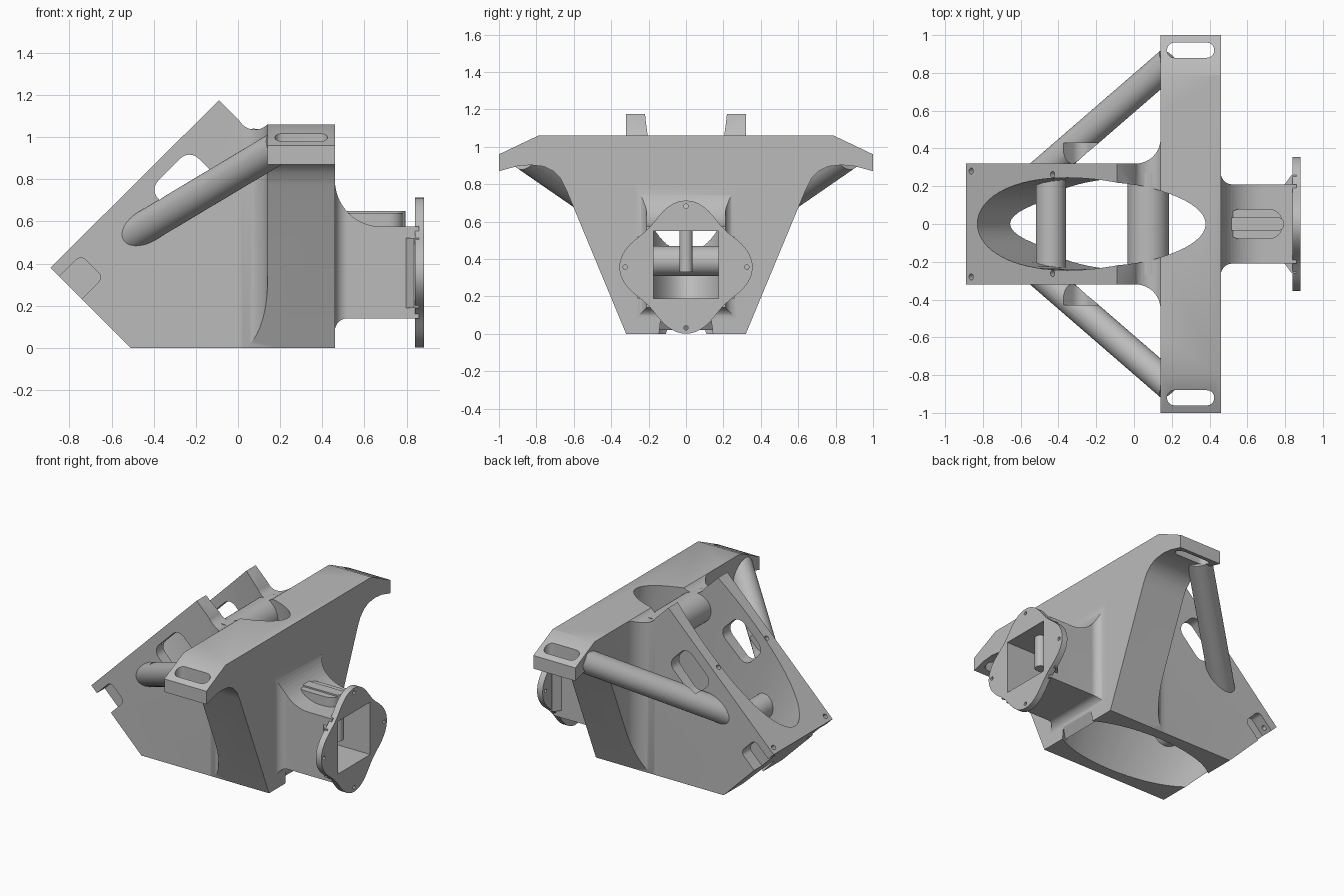
import bpy, bmesh, math
from mathutils import Vector

cube = bpy.data.objects.get("Cube")
if cube:
    bpy.data.objects.remove(cube, do_unlink=True)

grey = bpy.data.materials.new("plain grey")
grey.use_nodes = True
COLOUR = (0.5, 0.5, 0.5, 1)
grey.diffuse_color = COLOUR
for node in grey.node_tree.nodes:
    if node.type == 'BSDF_PRINCIPLED':
        node.inputs["Base Color"].default_value = COLOUR


# helpers
def finish(name, bm):
    bmesh.ops.recalc_face_normals(bm, faces=bm.faces)
    mesh = bpy.data.meshes.new(name)
    bm.to_mesh(mesh)
    bm.free()
    mesh.materials.append(grey)
    ob = bpy.data.objects.new(name, mesh)
    bpy.context.collection.objects.link(ob)
    return ob


def place(axis, p, q, t):
    return {'x': (t, p, q), 'y': (p, t, q), 'z': (p, q, t)}[axis]


def prism(name, pts, axis, lo, hi):
    bm = bmesh.new()
    a = [bm.verts.new(place(axis, p, q, lo)) for p, q in pts]
    b = [bm.verts.new(place(axis, p, q, hi)) for p, q in pts]
    bm.faces.new(a)
    bm.faces.new(b)
    n = len(pts)
    for i in range(n):
        j = (i + 1) % n
        bm.faces.new((a[i], a[j], b[j], b[i]))
    return finish(name, bm)


def rod(name, p, q, r, segments=40):
    p, q = Vector(p), Vector(q)
    bm = bmesh.new()
    bmesh.ops.create_cone(bm, cap_ends=True, segments=segments, radius1=r,
                          radius2=r, depth=(q - p).length)
    turn = (q - p).to_track_quat('Z', 'Y').to_matrix().to_4x4()
    bm.transform(turn)
    bmesh.ops.translate(bm, vec=(p + q) / 2, verts=bm.verts)
    return finish(name, bm)


def arc(cx, cy, r, a0, a1, n=14):
    angles = [math.radians(a0 + (a1 - a0) * i / n) for i in range(n + 1)]
    return [(cx + r * math.cos(a), cy + r * math.sin(a)) for a in angles]


def rounded(cx, cy, w, h, r, turn=0):
    pts = []
    for k, (sx, sy) in enumerate(((1, 1), (-1, 1), (-1, -1), (1, -1))):
        pts += arc(sx * (w / 2 - r), sy * (h / 2 - r), r, 90 * k, 90 * k + 90, 8)
    c, s = math.cos(math.radians(turn)), math.sin(math.radians(turn))
    return [(cx + c * x - s * y, cy + s * x + c * y) for x, y in pts]


def combine(ob, tool, how='DIFFERENCE', keep=False):
    mod = ob.modifiers.new("bool", 'BOOLEAN')
    mod.operation, mod.object, mod.solver = how, tool, 'EXACT'
    bpy.context.view_layer.objects.active = ob
    bpy.ops.object.modifier_apply(modifier=mod.name)
    if not keep:
        bpy.data.objects.remove(tool, do_unlink=True)


def mirror(pts):
    return pts + [(-y, z) for y, z in reversed(pts)]


# housing with the sloped mounting face
housing = prism("housing", [(-.51, 0), (-.89, .38), (-.09, 1.175), (.03, 1.055),
                            (.2, 1.03), (.2, 0)], 'y', -.32, .32)

# crossbeam with swept ends, blended into the housing
beam = prism("beam", mirror([(.32, 0), (.64, .77), (.67, .83), (.71, .87), (.76, .895),
                             (.83, .903), (.9, .897), (1, .87), (1, .96), (.79, 1.06)]),
             'x', -.1, .46)
half = [(.46, 1), (.14, 1)] + arc(.01, .45, .13, 0, -90)
plan = prism("plan", half + [(x, -y) for x, y in reversed(half)], 'z', -.1, 1.2)
combine(beam, plan, 'INTERSECT')
combine(housing, beam, 'UNION')
combine(housing, prism("relief", arc(.08, 1.12, .085, 0, 345, 23), 'y', -.6, .6))

# tapered oval bore
bm = bmesh.new()
rings = []
for z in (-.1, 1.3):
    left, right = -.57 - .59 * z, .57 - .18 * z
    rings.append([bm.verts.new(((left + right) / 2 + (right - left) / 2 * c, .245 * s, z))
                  for c, s in arc(0, 0, 1, 0, 355, 71)])
for i in range(72):
    j = (i + 1) % 72
    bm.faces.new((rings[0][i], rings[0][j], rings[1][j], rings[1][i]))
for ring in rings:
    bm.faces.new(ring)
combine(housing, finish("bore", bm))

# side windows, screw pockets, screw holes and beam slots
struts = []
for s, side in ((1, "back"), (-1, "front")):
    strut = rod(side + "_strut", (-.57, s * .2, .496), (.19, s * .858, .95), .078)
    combine(strut, prism("inside", rounded(0, .6, 3, 3, .1), 'y', -.28, .28))
    window = prism("window", rounded(-.255, .775, .27, .2, .06, 45), 'y', *sorted((s * .15, s * .43)))
    combine(strut, window, keep=True)
    combine(housing, window)
    struts.append(strut)
    combine(housing, prism("pocket", rounded(-.763, .317, .2, .15, .035, 45), 'y',
                           *sorted((s * .235, s * .4))))
    for x, y, depth in ((-.86, .28, .12), (-.43, .262, .1)):
        z = x + 1.265
        combine(housing, rod("hole", (x - .05, s * y, z + .05),
                             (x + depth, s * y, z - depth), .016, 20))
    combine(housing, prism("slot", rounded(.3, s * .92, .25, .08, .039), 'z', .7, 1.2))

# cross tubes inside the housing
lower_tube = rod("lower_cross_tube", (-.44, -.27, .39), (-.44, .27, .39), .08)
upper_tube = rod("upper_cross_tube", (.075, -.27, .93), (.075, .27, .93), .11)

# square duct flaring into the crossbeam
duct = prism("duct", [(.42, .02)] + arc(.52, .08, .06, 180, 90) + [(.86, .14), (.86, .575)]
             + arc(.68, .795, .22, 270, 180) + [(.42, .8)], 'y', -.4, .4)
half = [(.86, .21)] + arc(.52, .27, .06, 270, 180) + [(.42, .27)]
flare = prism("flare", half + [(x, -y) for x, y in reversed(half)], 'z', -.1, 1)
combine(duct, flare, 'INTERSECT')
half = [(.86, .26), (.835, .26), (.79, .2)]
gusset = prism("gusset", half + [(x, -y) for x, y in reversed(half)], 'z', .19, .52)
combine(duct, gusset, 'UNION')
boss = prism("boss", rounded(.64, 0, .29, .16, .07), 'z', .5, .64)
combine(duct, boss, 'UNION')

# lobed end flange
outline = []
for i in range(96):
    a = math.tau * i / 96
    r = .322 + .034 * math.cos(4 * a)
    outline.append((r * math.cos(a), .357 + r * math.sin(a)))
flange = prism("end_flange", outline, 'x', .84, .882)
for k in range(4):
    y, z = .325 * math.cos(k * math.pi / 2), .357 + .325 * math.sin(k * math.pi / 2)
    combine(flange, rod("hole", (.8, y, z), (.92, y, z), .012, 16))
combine(duct, flange, 'UNION')

# square passage through flange, duct and beam
passage = prism("passage", [(-.175, .19), (.175, .19), (.175, .55), (-.175, .55)], 'x', .25, 1)
combine(duct, passage, keep=True)
combine(housing, passage)

# fin running through the duct roof
fin = prism("duct_fin", rounded(.63, 0, .33, .07, .033), 'z', .33, .65)

for ob in [housing, lower_tube, upper_tube, duct, fin] + struts:
    bpy.ops.object.select_all(action='DESELECT')
    ob.select_set(True)
    bpy.context.view_layer.objects.active = ob
    bpy.ops.object.shade_smooth_by_angle(angle=math.radians(30))
